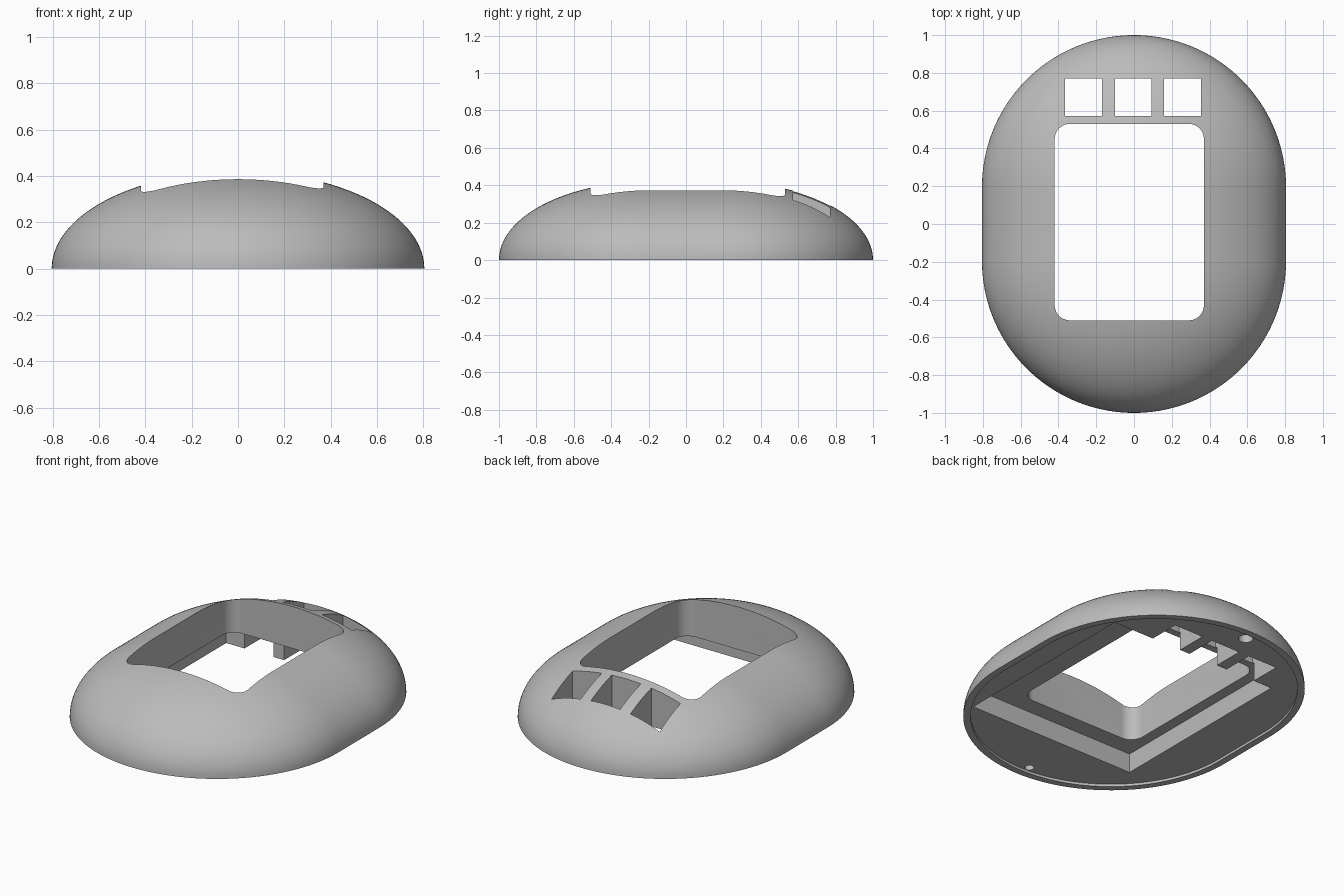
import bpy, bmesh, math

cube = bpy.data.objects.get("Cube")
if cube:
    bpy.data.objects.remove(cube, do_unlink=True)

RADIUS, HEIGHT, STRAIGHT = 0.805, 0.42, 0.195
LIP, FLOOR, CEILING = 0.04, 0.015, 0.13

grey = bpy.data.materials.new("plain grey")
grey.use_nodes = True
grey.diffuse_color = (0.5, 0.5, 0.5, 1)
grey.node_tree.nodes["Principled BSDF"].inputs["Base Color"].default_value = (0.5, 0.5, 0.5, 1)


def rounded(x0, x1, y0, y1, r, steps):
    """Outline of a rectangle with round corners, counter-clockwise."""
    pts = []
    corners = [(x1 - r, y1 - r), (x0 + r, y1 - r), (x0 + r, y0 + r), (x1 - r, y0 + r)]
    for q, (cx, cy) in enumerate(corners):
        for i in range(steps + 1):
            a = math.pi / 2 * (q + i / steps)
            pts.append((cx + r * math.cos(a), cy + r * math.sin(a)))
    return pts


def oval(r, steps=40):
    """Two half circles joined by short straight sides."""
    pts = []
    for side in (1, -1):
        for i in range(2 * steps + 1):
            a = math.pi * i / (2 * steps)
            pts.append((side * r * math.cos(a), side * (STRAIGHT + r * math.sin(a))))
    return pts


def loft(name, layers):
    """Skin a stack of (outline, z) layers and cap both ends."""
    bm = bmesh.new()
    rings = [[bm.verts.new((x, y, z)) for x, y in pts] for pts, z in layers]
    for low, high in zip(rings, rings[1:]):
        n = len(low)
        for i in range(n):
            j = (i + 1) % n
            bm.faces.new((low[i], low[j], high[j], high[i]))
    bm.faces.new(rings[0][::-1])
    bm.faces.new(rings[-1])
    bmesh.ops.recalc_face_normals(bm, faces=bm.faces)
    mesh = bpy.data.meshes.new(name)
    bm.to_mesh(mesh)
    bm.free()
    obj = bpy.data.objects.new(name, mesh)
    bpy.context.collection.objects.link(obj)
    mesh.materials.append(grey)
    return obj


def prism(name, pts, z0, z1):
    return loft(name, [(pts, z0), (pts, z1)])


def box(name, x0, x1, y0, y1, z0, z1):
    return prism(name, [(x0, y0), (x1, y0), (x1, y1), (x0, y1)], z0, z1)


def disc(name, x, y, r, z0, z1):
    pts = [(x + r * math.cos(math.tau * i / 24), y + r * math.sin(math.tau * i / 24)) for i in range(24)]
    return prism(name, pts, z0, z1)


# Domed shell: quarter-ellipse section swept around the oval plan
ROWS = 36
layers = []
for i in range(ROWS):
    t = math.pi / 2 * i / ROWS
    layers.append((oval(RADIUS * math.cos(t)), HEIGHT * math.sin(t)))
shell = loft("domed_shell", layers)

# Underside: shallow lip recess, square-cornered pocket and two peg holes
cutters = [
    prism("lip_recess_cutter", oval(RADIUS - LIP), -0.1, FLOOR),
    box("pocket_cutter", -0.486, 0.625, -0.617, 0.582, -0.12, CEILING),
    disc("back_peg_hole_cutter", -0.035, 0.905, 0.04, -0.08, 0.08),
    disc("front_peg_hole_cutter", -0.035, -0.93, 0.026, -0.08, 0.08),
    # Screen window with round corners
    prism("window_cutter", rounded(-0.42, 0.37, -0.51, 0.53, 0.08, 10), -0.2, 0.6),
]
# Row of three button openings
for i, x in enumerate((-0.267, -0.004, 0.257)):
    cutters.append(box(f"button_cutter_{i + 1}", x - 0.097, x + 0.097, 0.572, 0.77, -0.15, 0.55))

bpy.context.view_layer.objects.active = shell
for cutter in cutters:
    mod = shell.modifiers.new(cutter.name, 'BOOLEAN')
    mod.operation = 'DIFFERENCE'
    mod.solver = 'EXACT'
    mod.object = cutter
    bpy.ops.object.modifier_apply(modifier=mod.name)
for cutter in cutters:
    bpy.data.objects.remove(cutter, do_unlink=True)

bpy.ops.object.select_all(action='DESELECT')
shell.select_set(True)
bpy.ops.object.shade_smooth_by_angle(angle=math.radians(30))
